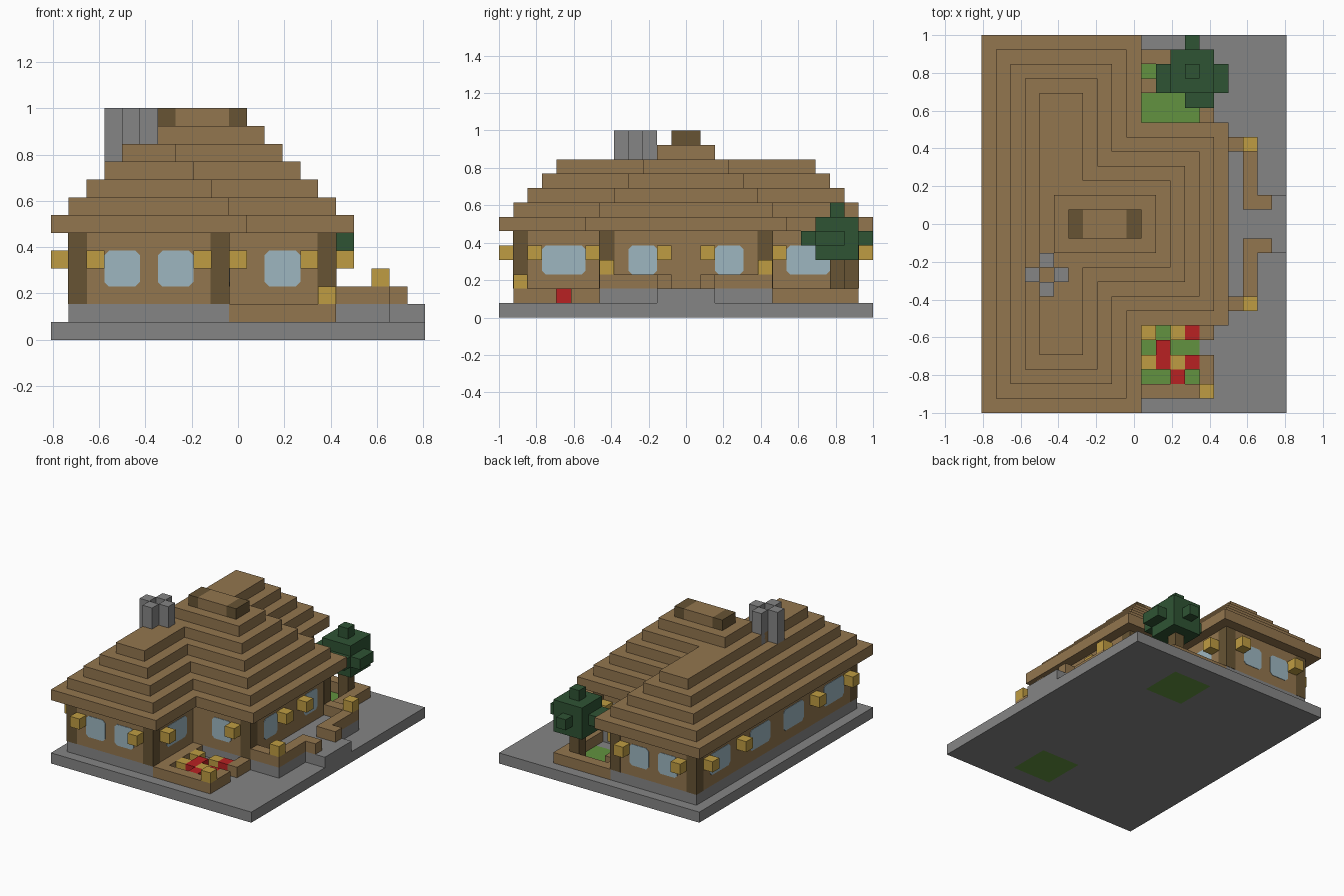
import bpy, bmesh
from mathutils import Matrix, Vector

cube = bpy.data.objects.get("Cube")
if cube:
    bpy.data.objects.remove(cube, do_unlink=True)

U = 1 / 13                      # size of one building block
ORIGIN = Vector((-10.5, -13, 0))


def material(name, rgb):
    m = bpy.data.materials.new(name)
    m.use_nodes = True
    m.diffuse_color = (*rgb, 1)
    bsdf = next(n for n in m.node_tree.nodes if n.type == 'BSDF_PRINCIPLED')
    bsdf.inputs["Base Color"].default_value = (*rgb, 1)
    bsdf.inputs["Roughness"].default_value = 0.9
    return m


WOOD = material("plank brown", (0.29, 0.18, 0.077))
LOG = material("dark log brown", (0.135, 0.088, 0.034))
STONE = material("stone grey", (0.235, 0.235, 0.235))
GOLD = material("lantern gold", (0.52, 0.335, 0.055))
GRASS = material("grass green", (0.122, 0.29, 0.05))
LEAF = material("leaf dark green", (0.028, 0.088, 0.034))
RED = material("flower red", (0.48, 0.015, 0.016))
GLASS = material("window blue", (0.34, 0.47, 0.53))


def finish(name, bm, mat):
    mesh = bpy.data.meshes.new(name)
    bmesh.ops.recalc_face_normals(bm, faces=bm.faces)
    bm.to_mesh(mesh)
    bm.free()
    mesh.materials.append(mat)
    obj = bpy.data.objects.new(name, mesh)
    bpy.context.collection.objects.link(obj)
    return obj


def blocks(name, mat, boxes, grow=0.0):
    """Join boxes given in block units as (x0, x1, y0, y1, z0, z1)."""
    bm = bmesh.new()
    for x0, x1, y0, y1, z0, z1 in boxes:
        lo, hi = Vector((x0, y0, z0)), Vector((x1, y1, z1))
        size = hi - lo + Vector((grow, grow, 0))
        place = Matrix.Translation(((lo + hi) / 2 + ORIGIN) * U)
        bmesh.ops.create_cube(bm, size=1, matrix=place @ Matrix.Diagonal((*(size * U), 1)))
    return finish(name, bm, mat)


def cell(x, y, z):
    return (x, x + 1, y, y + 1, z, z + 1)


def mirror_y(boxes):
    return boxes + [(a, b, 26 - d, 26 - c, e, f) for a, b, c, d, e, f in boxes]


# Ground slab with two grass beds let into it
blocks("ground_slab", STONE, [(0, 11, 0, 26, 0, 1), (15, 21, 0, 26, 0, 1), (11, 15, 6, 20, 0, 1)]
       + mirror_y([(11, 15, 0, 2, 0, 1)]))
blocks("grass_beds", GRASS, mirror_y([(11, 15, 2, 6, 0, 1)]))

# Foundation, porch floor and step
blocks("foundation", STONE, [(1, 10, 1, 25, 1, 2), (10, 19, 7, 19, 1, 2)])
blocks("porch_step", STONE, [(19, 21, 11, 15, 1, 2)])

# Walls and corner posts
blocks("walls", WOOD, [(1, 10, 1, 25, 2, 6), (10, 16, 7, 19, 2, 6)])
blocks("corner_posts", LOG, mirror_y([(x, x + 1, y, y + 1, 2, 6)
       for x, y in ((1, 1), (9, 1), (15, 7))]), grow=0.06)

# Stepped roof over the main house and its wing
main_roof, wing_roof = [], []
for s in range(5):
    main_roof.append((s, 11 - s, s, 26 - s, 6 + s, 7 + s))
    wing_roof.append((11 - s, 17 - s, 6 + s, 20 - s, 6 + s, 7 + s))
blocks("main_roof", WOOD, main_roof)
blocks("wing_roof", WOOD, wing_roof)
blocks("upper_roof", WOOD, [(5, 12, 11, 15, 11, 12)])
blocks("ridge_cap", WOOD, [(7, 10, 12, 14, 12, 13)])
blocks("ridge_ends", LOG, [(x, x + 1, 12, 14, 12, 13) for x in (6, 10)])

# Chimney of four columns round an open flue
blocks("chimney", STONE, [(x, x + 1, y, y + 1, 10, 13)
       for x, y in ((3, 9), (5, 9), (4, 8), (4, 10))])


# Window panes: thin plates with clipped corners
def windows(name, axis, plane, spans):
    bm = bmesh.new()
    c = 0.25
    for a, b in spans:
        outline = [(a + c, 3), (b - c, 3), (b, 3 + c), (b, 5 - c),
                   (b - c, 5), (a + c, 5), (a, 5 - c), (a, 3 + c)]
        rings = []
        for off in (-0.04, 0.04):
            pts = [(plane + off, h, z) if axis == 'x' else (h, plane + off, z) for h, z in outline]
            rings.append([bm.verts.new((Vector(p) + ORIGIN) * U) for p in pts])
        for ring in rings:
            bm.faces.new(ring)
        for i in range(8):
            j = (i + 1) % 8
            bm.faces.new((rings[0][i], rings[0][j], rings[1][j], rings[1][i]))
    return finish(name, bm, GLASS)


for label, main_y, wing_y in (("front", 1, 7), ("back", 25, 19)):
    windows(label + "_windows", 'y', main_y, [(3, 5), (6, 8)])
    windows(label + "_wing_window", 'y', wing_y, [(12, 14)])
windows("right_side_windows", 'x', 1, [(3, 6), (9, 12), (14, 17), (20, 23)])
windows("left_side_windows", 'x', 10, [(3, 6), (20, 23)])
windows("porch_windows", 'x', 16, [(9, 11), (15, 17)])

# Lanterns on the walls, porch rail and flower box
blocks("wall_lanterns", GOLD, mirror_y([cell(x, y, 4) for x, y in
       ((2, 0), (8, 0), (0, 2), (0, 7), (10, 2), (14, 6), (16, 11))]))
blocks("rail_lanterns", GOLD, mirror_y([cell(18, 7, 3)]))
blocks("box_lantern", GOLD, [cell(15, 1, 2)])

# Porch rail
blocks("porch_rail", WOOD, mirror_y([(16, 18, 7, 8, 2, 3), (18, 19, 7, 12, 2, 3),
                                     (19, 20, 11, 12, 2, 3)]))

# Flower box borders, the front one with a gap
blocks("front_box_border", WOOD, [(10, 16, 1, 2, 1, 2), (10, 11, 2, 7, 1, 2),
                                  (15, 16, 2, 4, 1, 2), (15, 16, 5, 7, 1, 2)])
blocks("back_box_border", WOOD, [(10, 16, 24, 25, 1, 2), (10, 11, 19, 24, 1, 2),
                                 (15, 16, 19, 24, 1, 2), (11, 12, 22, 23, 1, 2)])

# Flowers, rows from the front: R red, Y yellow, dot for bare grass
pattern = ("..R.", "YRYR", ".R..", "Y.YR")
for name, key, mat in (("red_flowers", "R", RED), ("yellow_flowers", "Y", GOLD)):
    blocks(name, mat, [cell(11 + i, 2 + j, 1) for j, row in enumerate(pattern)
                       for i, ch in enumerate(row) if ch == key])

# Tree
blocks("tree_trunk", LOG, [(14, 15, 23, 24, 1, 4)])
blocks("tree_crown", LEAF, [
    (13, 16, 22, 25, 4, 5), (13, 16, 22, 25, 6, 7), cell(14, 23, 7),
    (14, 15, 25, 26, 5, 6), (13, 16, 24, 25, 5, 6),
    (12, 17, 22, 24, 5, 6), (14, 16, 21, 22, 5, 6)])
